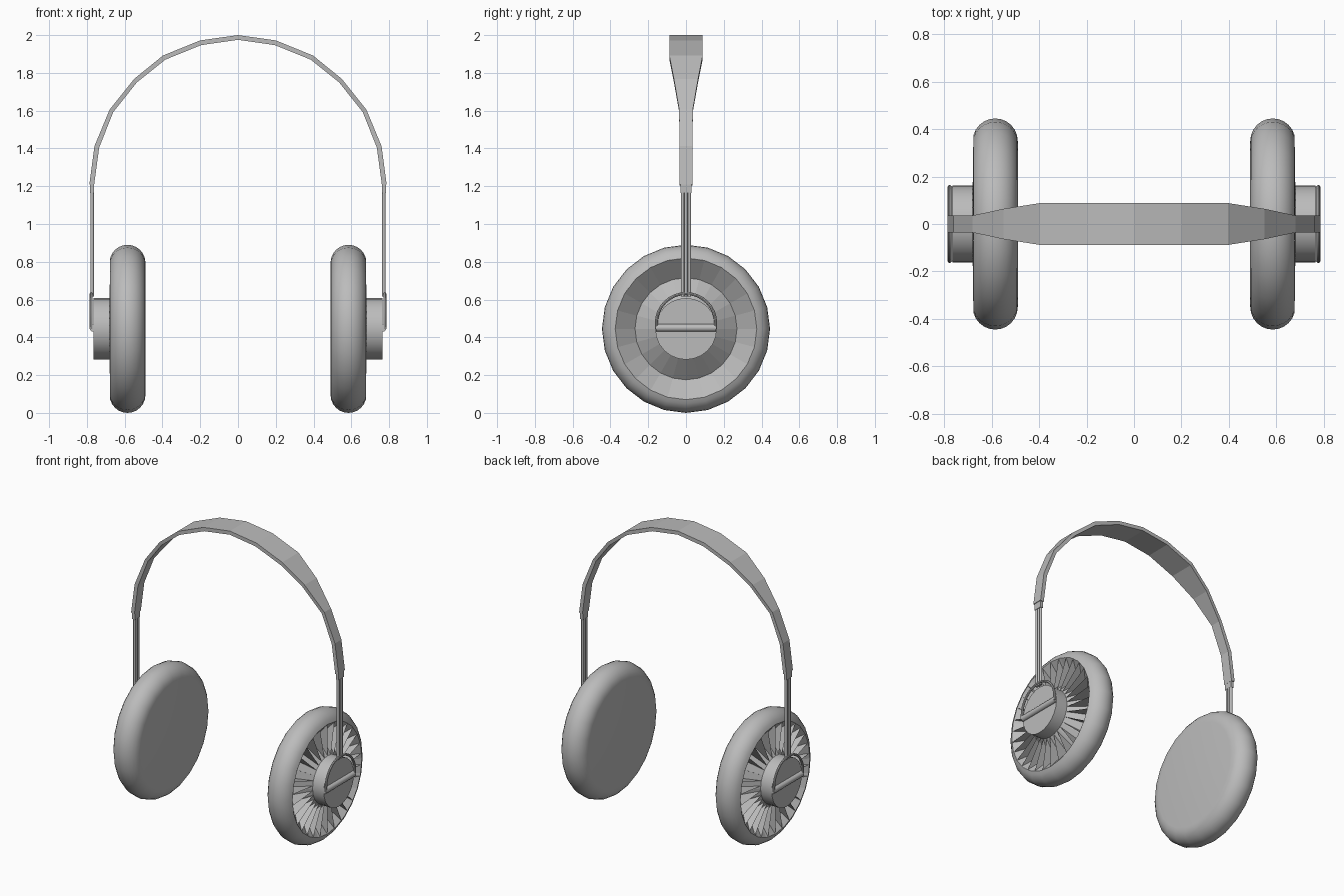
import bpy, bmesh
from math import sin, cos, pi, radians
from mathutils import Matrix, Vector

if "Cube" in bpy.data.objects:
    bpy.data.objects.remove(bpy.data.objects["Cube"])

grey = bpy.data.materials.new("plain_grey")
grey.use_nodes = True
grey.diffuse_color = (0.5, 0.5, 0.5, 1)
grey.node_tree.nodes["Principled BSDF"].inputs["Base Color"].default_value = (0.5, 0.5, 0.5, 1)

SIDES = 24
CUP_Z = 0.445


def finish(obj, smooth=None):
    """Give the part its colour, shading and a twin on the other side."""
    obj.data.materials.clear()
    obj.data.materials.append(grey)
    bpy.ops.object.select_all(action='DESELECT')
    obj.select_set(True)
    bpy.context.view_layer.objects.active = obj
    if smooth:
        bpy.ops.object.shade_smooth_by_angle(angle=radians(smooth))
    mirror = obj.modifiers.new("mirror", 'MIRROR')
    mirror.merge_threshold = 0.0005


def add_part(name, bm, smooth=None):
    mesh = bpy.data.meshes.new(name)
    bm.to_mesh(mesh)
    bm.free()
    obj = bpy.data.objects.new(name, mesh)
    bpy.context.collection.objects.link(obj)
    finish(obj, smooth)


def lathe(name, profile, smooth=None, cap_start=False, cap_end=False):
    """Spin (x, radius) points about the ear cup axis."""
    bm = bmesh.new()
    turns = [2 * pi * j / SIDES for j in range(SIDES)]
    rings = [[bm.verts.new((x, r * cos(t), CUP_Z + r * sin(t))) for t in turns]
             for x, r in profile]
    for a, b in zip(rings, rings[1:]):
        for j in range(SIDES):
            k = (j + 1) % SIDES
            bm.faces.new((a[j], a[k], b[k], b[j]))
    if cap_start:
        bm.faces.new(rings[0][::-1])
    if cap_end:
        bm.faces.new(rings[-1])
    add_part(name, bm, smooth)


def rod(bm, start, end, radius, sides=12):
    start, end = Vector(start), Vector(end)
    axis = end - start
    turn = axis.to_track_quat('Z', 'Y').to_matrix().to_4x4()
    bmesh.ops.create_cone(bm, cap_ends=True, segments=sides, radius1=radius, radius2=radius,
                          depth=axis.length, matrix=Matrix.Translation((start + end) / 2) @ turn)


# Rounded cushion with a flat pad facing the ear
arc = [radians(-90 + 165 * i / 11) for i in range(12)]
lathe("ear_cushion", [(0.585 + 0.095 * sin(a), 0.35 + 0.095 * cos(a)) for a in arc],
      smooth=40, cap_start=True)

# V-shaped recess around the hub
RIM, VALLEY, HUB = (0.677, 0.375), (0.59, 0.27), (0.68, 0.163)
lathe("cup_recess", [RIM, VALLEY, HUB])

# Thin radial fins bridging the recess
bm = bmesh.new()
FINS = 30
for i in range(FINS):
    t = 2 * pi * (i + 0.5) / FINS
    bm.faces.new([bm.verts.new((x, r * cos(t), CUP_Z + r * sin(t)))
                  for x, r in (RIM, VALLEY, HUB)])
add_part("recess_fins", bm)

# Hub drum
lathe("hub", [(0.67, 0.163), (0.765, 0.163)], smooth=30, cap_end=True)

# Horizontal bar across the hub
bm = bmesh.new()
rod(bm, (0.766, -0.158, 0.45), (0.766, 0.158, 0.45), 0.02, 16)
add_part("hub_bar", bm, smooth=40)

# Wire arch joining the bar to the stem
curve = bpy.data.curves.new("hub_arch", 'CURVE')
curve.dimensions = '3D'
curve.bevel_depth = 0.008
curve.bevel_resolution = 2
curve.use_fill_caps = True
path = [(0.157, 0.445)]
path += [(0.157 * cos(pi * i / 16), 0.475 + 0.157 * sin(pi * i / 16)) for i in range(17)]
path += [(-0.157, 0.445)]
spline = curve.splines.new('POLY')
spline.points.add(len(path) - 1)
for point, (y, z) in zip(spline.points, path):
    point.co = (0.777, y, z, 1)
arch = bpy.data.objects.new("hub_arch", curve)
bpy.context.collection.objects.link(arch)
bpy.ops.object.select_all(action='DESELECT')
arch.select_set(True)
bpy.context.view_layer.objects.active = arch
bpy.ops.object.convert(target='MESH')
finish(bpy.context.view_layer.objects.active, smooth=40)

# Three slim rods form each stem
bm = bmesh.new()
for y in (-0.018, 0, 0.018):
    rod(bm, (0.772, y, 0.615), (0.772, y, 1.18), 0.009)
add_part("stem_rods", bm, smooth=40)

# Sleeve where the stem enters the band
bm = bmesh.new()
bmesh.ops.create_cube(bm, size=1, matrix=Matrix.Translation((0.773, 0, 1.19))
                      @ Matrix.Diagonal((0.02, 0.058, 0.05, 1)))
add_part("band_sleeve", bm)

# Headband: outer point, inner point, half width
stations = [((0, 2.0), (0, 1.975), 0.088),
            ((0.2, 1.972), (0.195, 1.947), 0.088),
            ((0.397, 1.892), (0.385, 1.87), 0.088),
            ((0.55, 1.768), (0.535, 1.75), 0.064),
            ((0.68, 1.605), (0.66, 1.593), 0.036),
            ((0.76, 1.412), (0.735, 1.405), 0.035),
            ((0.787, 1.21), (0.762, 1.205), 0.035)]
bm = bmesh.new()
loops = []
for (xo, zo), (xi, zi), w in stations:
    loops.append([bm.verts.new(p) for p in
                  ((xo, -w, zo), (xo, w, zo), (xi, w, zi), (xi, -w, zi))])
for a, b in zip(loops, loops[1:]):
    for j in range(4):
        k = (j + 1) % 4
        bm.faces.new((a[j], b[j], b[k], a[k]))
bm.faces.new(loops[-1])
bmesh.ops.recalc_face_normals(bm, faces=bm.faces[:])
add_part("headband", bm)
